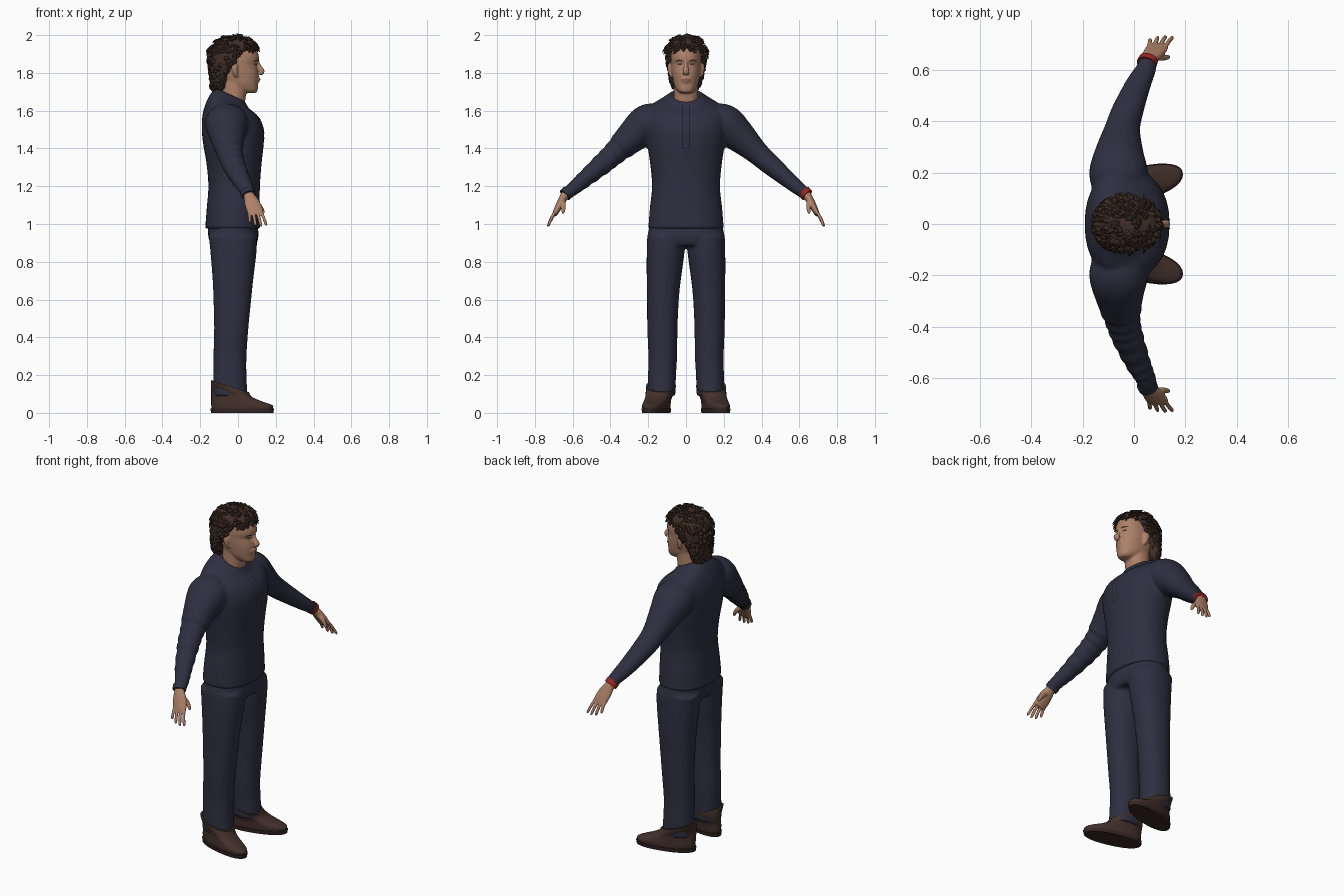
import bpy, bmesh, math, random
from mathutils import Vector

random.seed(4)
if "Cube" in bpy.data.objects:
    bpy.data.objects.remove(bpy.data.objects["Cube"])
X, Y = Vector((1, 0, 0)), Vector((0, 1, 0))


def material(name, r, g, b):
    m = bpy.data.materials.new(name)
    m.use_nodes = True
    m.diffuse_color = (r, g, b, 1)
    m.node_tree.nodes["Principled BSDF"].inputs["Base Color"].default_value = (r, g, b, 1)
    return m


NAVY = material("navy cloth", .028, .029, .052)
SEAM = material("dark seam", .012, .012, .022)
SKIN = material("skin", .42, .22, .14)
LIP = material("lip", .28, .12, .085)
HAIR = material("brown hair", .05, .027, .019)
SHOE = material("brown leather", .056, .03, .024)
SOLE = material("dark sole", .035, .02, .017)
RED = material("red band", .32, .02, .015)
EYE = material("eye", .05, .035, .03)


def spline(rows, n):
    """Resample rows of numbers with a smooth curve through them."""
    out = []
    for i in range(len(rows) - 1):
        four = [rows[min(max(i + k, 0), len(rows) - 1)] for k in (-1, 0, 1, 2)]
        for k in range(n):
            t = k / n
            out.append([.5 * (2 * b + (c - a) * t + (2 * a - 5 * b + 4 * c - d) * t * t
                              + (3 * b - a - 3 * c + d) * t ** 3) for a, b, c, d in zip(*four)])
    return out + [list(rows[-1])]


def ring(z, front, back, w, cy=0, tilt=0, skew=0, e=.9, seg=32):
    """Level cross-section, optionally tilted forward or skewed sideways."""
    cx, rx, pts = (front + back) / 2, (front - back) / 2, []
    for i in range(seg):
        a = math.tau * i / seg
        c, s = math.cos(a), math.sin(a)
        x = cx + rx * math.copysign(abs(c) ** e, c)
        pts.append(Vector((x, cy + w * math.copysign(abs(s) ** e, s) + skew * x, z - tilt * (x - cx))))
    return pts


def loft(bm, rings):
    loops = [[bm.verts.new(p) for p in r] for r in rings]
    n = len(loops[0])
    for a, b in zip(loops, loops[1:]):
        for i in range(n):
            bm.faces.new((a[i], a[(i + 1) % n], b[(i + 1) % n], b[i]))
    bm.faces.new(loops[0])
    bm.faces.new(loops[-1])


def stack(bm, rows, n=4, **kw):
    loft(bm, [ring(*r, **kw) for r in spline(rows, n)])


def tube(bm, rows, n=4, seg=20, side=1, ref=X):
    """Rows of x, y, z, radius along ref, radius across it."""
    rows = spline(rows, n)
    pts = [Vector((r[0], r[1] * side, r[2])) for r in rows]
    rings = []
    for i, (p, r) in enumerate(zip(pts, rows)):
        t = (pts[min(i + 1, len(pts) - 1)] - pts[max(i - 1, 0)]).normalized()
        u = (ref - t * ref.dot(t)).normalized()
        v = t.cross(u)
        rings.append([p + u * r[3] * math.cos(math.tau * k / seg) + v * r[4] * math.sin(math.tau * k / seg)
                      for k in range(seg)])
    loft(bm, rings)


def finish(name, bm, mat, voxel=0, angle=40):
    bmesh.ops.recalc_face_normals(bm, faces=bm.faces)
    me = bpy.data.meshes.new(name)
    bm.to_mesh(me)
    bm.free()
    me.materials.append(mat)
    ob = bpy.data.objects.new(name, me)
    bpy.context.collection.objects.link(ob)
    bpy.ops.object.select_all(action="DESELECT")
    ob.select_set(True)
    bpy.context.view_layer.objects.active = ob
    bpy.ops.object.shade_smooth_by_angle(angle=math.radians(angle))
    if voxel:
        m = ob.modifiers.new("blend", "REMESH")
        m.mode, m.voxel_size, m.use_smooth_shade = "VOXEL", voxel, True
        m = ob.modifiers.new("soften", "SMOOTH")
        m.factor, m.iterations = .5, 4
    return ob


def patch(name, cy, cz, w, h, mat, target, oval=True, arch=0):
    """Thin painted plate projected onto the front of a target."""
    bm = bmesh.new()
    bmesh.ops.create_grid(bm, x_segments=10, y_segments=10, size=1)
    for v in bm.verts:
        a, b = v.co.x, v.co.y
        k = math.sqrt(max(0, 1 - a * a)) if oval else 1
        v.co = (.3, cy + a * w, cz + b * h * k - arch * a * a)
    bmesh.ops.remove_doubles(bm, verts=bm.verts, dist=.00005)
    ob = finish(name, bm, mat)
    m = ob.modifiers.new("lay on", "SHRINKWRAP")
    m.target, m.wrap_method, m.offset = target, "PROJECT", .002
    m.use_project_x, m.use_negative_direction, m.use_positive_direction = True, True, False


# Shirt: torso and both sleeves blended into one surface
bm = bmesh.new()
stack(bm, [(.975, .118, -.174, .2, 0, 0), (1.08, .116, -.166, .192, 0, 0), (1.2, .116, -.157, .18, 0, 0),
           (1.32, .125, -.167, .19, 0, 0), (1.42, .136, -.184, .205, 0, 0), (1.5, .137, -.192, .215, 0, 0),
           (1.57, .113, -.188, .22, 0, .05), (1.62, .08, -.168, .195, 0, .2),
           (1.655, .055, -.142, .13, 0, .4), (1.685, .036, -.117, .084, 0, .45)])
ARM = [(-.055, .12, 1.54, .1, .09), (-.06, .2, 1.53, .115, .105), (-.057, .28, 1.467, .095, .088),
       (-.045, .37, 1.383, .07, .064), (-.025, .44, 1.32, .062, .056), (.015, .54, 1.235, .05, .044),
       (.045, .6, 1.185, .04, .036), (.055, .635, 1.16, .036, .032)]
tube(bm, ARM, 6)
# Bunched folds on the right sleeve
folded = [r[:3] + [q * (1 + (.06 * math.sin(i * 2.1) if i > 14 else 0)) for q in r[3:]]
          for i, r in enumerate(spline(ARM, 6))]
tube(bm, folded, 2, side=-1)
shirt = finish("shirt", bm, NAVY, .009)
for s in (-1, 1):
    patch("placket_seam", s * .018, 1.515, .002, .115, SEAM, shirt, False)
patch("placket_end", 0, 1.4, .018, .002, SEAM, shirt, False)

# Trousers: hips and legs
bm = bmesh.new()
stack(bm, [(1.0, .105, -.16, .19), (.93, .108, -.157, .2), (.885, .095, -.14, .15)])
for s in (-1, 1):
    stack(bm, [(.94, .1, -.155, s * .1, s * .105), (.85, .098, -.146, s * .1, s * .108),
               (.7, .08, -.134, s * .09, s * .118), (.6, .07, -.13, s * .084, s * .122),
               (.45, .055, -.126, s * .08, s * .125), (.3, .045, -.13, s * .076, s * .123),
               (.2, .045, -.13, s * .074, s * .127), (.09, .05, -.13, s * .074, s * .13)])
finish("trousers", bm, NAVY, .009)

for s, label in ((1, "left"), (-1, "right")):
    # Shoe upper and sole
    bm = bmesh.new()
    turn = s * .22
    stack(bm, [(.015, .183, -.138, s * .062, s * .152, .0, turn), (.04, .186, -.142, s * .064, s * .152, .02, turn),
               (.062, .165, -.142, s * .064, s * .15, .09, turn), (.09, .11, -.142, s * .068, s * .145, .18, turn),
               (.118, .07, -.143, s * .076, s * .14, .28, turn * .6),
               (.142, .057, -.143, s * .079, s * .132, .32, 0)])
    finish(label + "_shoe", bm, SHOE)
    bm = bmesh.new()
    stack(bm, [(0, .187, -.143, s * .064, s * .152, 0, turn), (.022, .191, -.146, s * .067, s * .152, 0, turn)], 1)
    finish(label + "_sole", bm, SOLE)

    # Hand with fingers and thumb
    bm = bmesh.new()
    tube(bm, [(.048, .62, 1.18, .027, .023), (.058, .642, 1.15, .029, .023), (.075, .665, 1.11, .041, .02),
              (.092, .688, 1.065, .042, .016), (.097, .695, 1.05, .037, .012)], side=s)
    for k, size in ((-1.5, .72), (-.5, .93), (.5, 1), (1.5, .93)):
        x, r = .091 + .0215 * k, .0085
        dx = (.016 + .007 * k) * size
        tube(bm, [(x - dx * .3, .68, 1.085, r, r), (x + dx * .5, .688 + .025 * size, 1.065 - .034 * size, r, r),
                  (x + dx, .688 + .04 * size, 1.065 - .07 * size, .008, .008),
                  (x + dx * 1.1, .688 + .043 * size, 1.065 - .08 * size, .004, .004)], seg=10, side=s)
    tube(bm, [(.07, .653, 1.13, .017, .015), (.11, .648, 1.1, .013, .012),
              (.13, .65, 1.07, .01, .01), (.136, .652, 1.055, .005, .005)], seg=10, side=s)
    finish(label + "_hand", bm, SKIN, .004)

    # Cuff, with a red wristband on the left
    bm = bmesh.new()
    tube(bm, [(.049, .624, 1.17, .04, .036), (.057, .642, 1.152, .038, .034)], 2, side=s)
    finish("red_wristband" if s > 0 else "right_cuff", bm, RED if s > 0 else NAVY)

# Head, neck, nose and ears
bm = bmesh.new()
stack(bm, [(1.6, .03, -.1, .066), (1.68, .042, -.088, .065), (1.76, .05, -.088, .064)])
stack(bm, [(1.693, .092, .03, .026), (1.706, .104, -.02, .046), (1.735, .105, -.075, .063),
           (1.765, .108, -.1, .07), (1.8, .108, -.118, .076), (1.845, .101, -.126, .08),
           (1.872, .111, -.128, .081), (1.91, .104, -.123, .079), (1.945, .08, -.105, .068),
           (1.972, .03, -.065, .035)])
tube(bm, [(.1, 0, 1.868, .008, .01), (.111, 0, 1.835, .011, .012), (.125, 0, 1.808, .018, .016),
          (.116, 0, 1.792, .014, .01)], ref=Y)
tube(bm, [(.1, 0, 1.78, .018, .01), (.104, 0, 1.765, .026, .013), (.1, 0, 1.75, .016, .01)], ref=Y)
for s in (-1, 1):
    tube(bm, [(-.008, .076, 1.78, .008, .008), (-.015, .084, 1.8, .013, .01), (-.02, .088, 1.83, .019, .01),
              (-.018, .085, 1.85, .012, .008)], side=s)
head = finish("head", bm, SKIN, .005)

# Painted face details
for s in (-1, 1):
    patch("eye", s * .033, 1.846, .013, .0045, EYE, head)
    patch("eyebrow", s * .036, 1.866, .02, .004, HAIR, head, arch=.004)
patch("mouth", 0, 1.765, .024, .005, LIP, head)

# Hair shell
HAIR_ROWS = [(1.715, -.07, -.135, .06), (1.75, -.055, -.148, .085), (1.8, -.038, -.15, .095),
             (1.85, .015, -.15, .1), (1.9, .052, -.15, .101), (1.928, .088, -.145, .098),
             (1.95, .092, -.128, .088), (1.975, .068, -.1, .066), (1.988, .025, -.06, .03)]
bm = bmesh.new()
stack(bm, HAIR_ROWS, e=1)
finish("hair", bm, HAIR, angle=60)

# Loose curls scattered over the shell
bm = bmesh.new()
spots = [p for r in spline(HAIR_ROWS, 3) for p in ring(*r, e=1)]
spots = [p for p in spots if not (p.z < 1.915 and p.x > -.03 and abs(p.y) < .075)]
for p in random.sample(spots, 300):
    out = (p - Vector((-.03, 0, 1.86))).normalized()
    flow = Vector((-.6, random.uniform(-.4, .4), -.8))
    flow = (flow - out * flow.dot(out)).normalized() * random.uniform(.025, .042)
    if p.z < 1.74:
        flow *= .5
    lift = random.uniform(.004, .01)
    rows = [(*(p - out * .006), .012, .006), (*(p + flow * .45 + out * lift), .011, .006),
            (*(p + flow + out * lift * .9), .001, .001)]
    tube(bm, rows, 2, 6, ref=out.cross(flow).normalized())
finish("hair_curls", bm, HAIR, angle=30)
